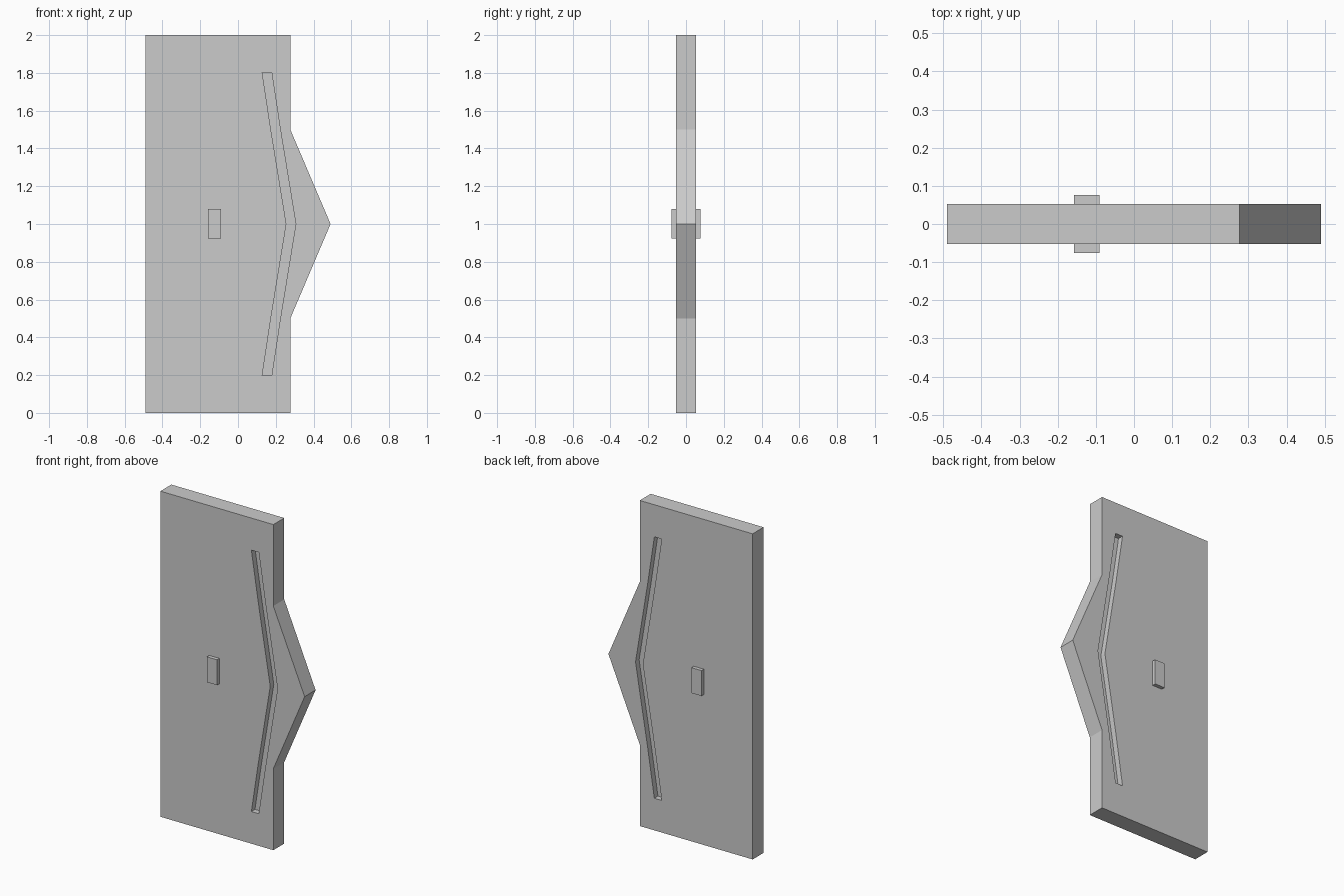
import bpy, bmesh

if "Cube" in bpy.data.objects:
    bpy.data.objects.remove(bpy.data.objects["Cube"])


def prism(name, outline, y0, y1):
    """Extrude an (x, z) outline from y0 to y1."""
    bm = bmesh.new()
    face = bm.faces.new([bm.verts.new((x, y0, z)) for x, z in outline])
    ext = bmesh.ops.extrude_face_region(bm, geom=[face])
    verts = [v for v in ext["geom"] if isinstance(v, bmesh.types.BMVert)]
    bmesh.ops.translate(bm, vec=(0, y1 - y0, 0), verts=verts)
    bmesh.ops.recalc_face_normals(bm, faces=bm.faces)
    mesh = bpy.data.meshes.new(name)
    bm.to_mesh(mesh)
    bm.free()
    obj = bpy.data.objects.new(name, mesh)
    bpy.context.collection.objects.link(obj)
    return obj


HALF = 0.053    # half panel thickness
DEPTH = 0.035   # groove depth

# Door panel with a pointed interlocking edge
panel = prism("door_panel", [(-0.49, 0), (0.277, 0), (0.277, 0.5), (0.49, 1),
                             (0.277, 1.5), (0.277, 2), (-0.49, 2)], -HALF, HALF)

# Bent groove outline, mirrored about z = 1
left = [(0.128, 1.803), (0.174, 1.5), (0.256, 1.0)]
left += [(x, 2 - z) for x, z in left[1::-1]]
groove = left + [(x + 0.05, z) for x, z in reversed(left)]

# Grooves and small raised plates on both faces
for side, label in ((-1, "front"), (1, "back")):
    cutter = prism(label + "_groove_cutter", groove,
                   side * (HALF - DEPTH), side * (HALF + 0.05))
    mod = panel.modifiers.new(label + "_groove", 'BOOLEAN')
    mod.operation = 'DIFFERENCE'
    mod.solver = 'EXACT'
    mod.object = cutter
    cutter.hide_render = True
    cutter.hide_set(True)

    prism(label + "_handle_plate",
          [(-0.158, 0.924), (-0.09, 0.924), (-0.09, 1.08), (-0.158, 1.08)],
          side * (HALF - 0.002), side * 0.076)
